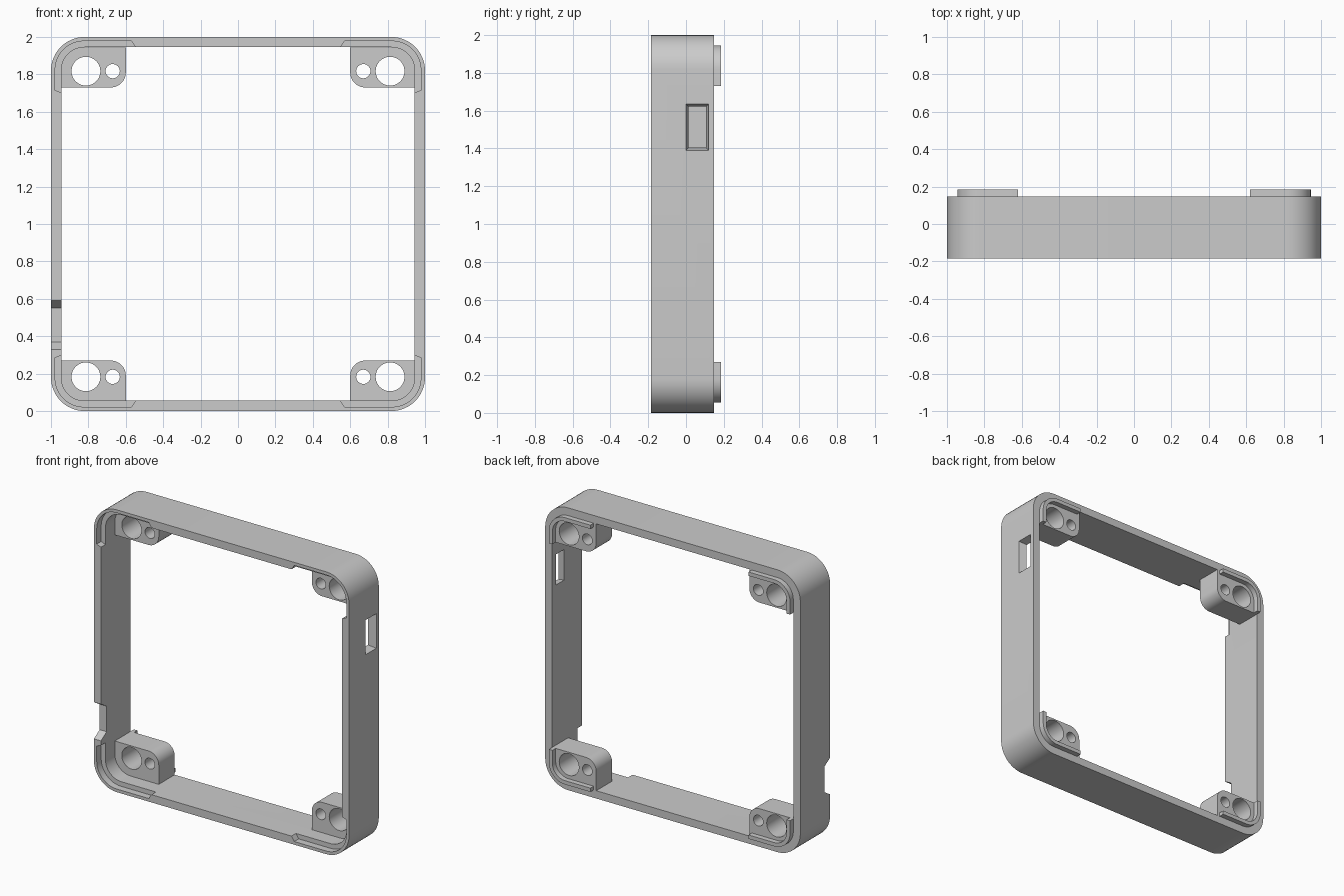
import bpy, bmesh, math
from mathutils import Vector

if "Cube" in bpy.data.objects:
    bpy.data.objects.remove(bpy.data.objects["Cube"])

FRONT, BACK, LIP = -0.185, 0.148, 0.185
WALL = 0.055

grey = bpy.data.materials.new("light grey plastic")
grey.diffuse_color = (0.6, 0.6, 0.6, 1)
grey.use_nodes = True
grey.node_tree.nodes["Principled BSDF"].inputs["Base Color"].default_value = grey.diffuse_color


def rounded(corners, n=12):
    """Outline in x,z from (x, z, radius) corners; radius 0 keeps a corner sharp."""
    out = []
    for i, (x, z, r) in enumerate(corners):
        p = Vector((x, z))
        if r == 0:
            out.append(p)
            continue
        a = (Vector(corners[i - 1][:2]) - p).normalized()
        b = (Vector(corners[(i + 1) % len(corners)][:2]) - p).normalized()
        c = p + (a + b) * r
        for k in range(n + 1):
            t = math.pi / 2 * k / n
            out.append(c - (b * math.cos(t) + a * math.sin(t)) * r)
    return out


def loft(name, a, b):
    """Solid between two loops of 3D points."""
    bm = bmesh.new()
    va, vb = [bm.verts.new(p) for p in a], [bm.verts.new(p) for p in b]
    bm.faces.new(va)
    bm.faces.new(vb[::-1])
    for i in range(len(a)):
        j = (i + 1) % len(a)
        bm.faces.new((va[j], va[i], vb[i], vb[j]))
    bmesh.ops.recalc_face_normals(bm, faces=bm.faces)
    me = bpy.data.meshes.new(name)
    bm.to_mesh(me)
    bm.free()
    me.materials.append(grey)
    ob = bpy.data.objects.new(name, me)
    bpy.context.collection.objects.link(ob)
    return ob


def prism(name, pts, y0, y1):
    """Extrude an x,z outline from y0 to y1."""
    return loft(name, [(p[0], y0, p[1]) for p in pts], [(p[0], y1, p[1]) for p in pts])


def cut(ob, cutter):
    cutter.hide_render = True
    m = ob.modifiers.new("cut", "BOOLEAN")
    m.operation, m.solver, m.object = "DIFFERENCE", "EXACT", cutter
    bpy.context.view_layer.objects.active = ob
    bpy.ops.object.modifier_apply(modifier=m.name)
    bpy.data.objects.remove(cutter)


def smooth(ob):
    bpy.ops.object.select_all(action="DESELECT")
    ob.select_set(True)
    bpy.context.view_layer.objects.active = ob
    bpy.ops.object.shade_smooth_by_angle(angle=math.radians(30))


def square(h, r):
    return rounded([(-h, 1 - h, r), (h, 1 - h, r), (h, 1 + h, r), (-h, 1 + h, r)])


# Outer wall ring
frame = prism("frame", square(1, 0.18), FRONT, BACK)
cut(frame, prism("opening", square(1 - WALL, 0.125), -0.5, 0.5))


# Side port, narrowing inward
def port(x, y0, y1, z0, z1):
    return [(x, y0, z0), (x, y1, z0), (x, y1, z1), (x, y0, z1)]


cut(frame, loft("port_cutter", port(1.0005, 0.0, 0.12, 1.39, 1.635),
                port(0.93, 0.018, 0.102, 1.408, 1.617)))

# Shallow notch with sloped ends in the left wall's front edge
notch = [(FRONT - 0.065, 0.29), (FRONT + 0.065, 0.37),
         (FRONT + 0.065, 0.55), (FRONT - 0.065, 0.63)]
cut(frame, loft("notch_cutter", [(-1.1, y, z) for y, z in notch],
                [(-0.9, y, z) for y, z in notch]))

for sx, side in ((-1, "left"), (1, "right")):
    for sz, level in ((-1, "lower"), (1, "upper")):
        tag = f"{level}_{side}"

        def place(corners):
            return [(sx * p[0], 1 + sz * p[1]) for p in rounded(corners)]

        # Front corner rebate with slanted ends
        cut(frame, prism("rebate_cutter", place(
            [(0.545, 0.70, 0), (0.94, 0.70, 0), (0.978, 0.715, 0),
             (0.978, 0.978, 0.155), (0.57, 0.978, 0), (0.545, 0.94, 0)]),
            -0.4, FRONT + 0.05))

        # Corner boss with two screw holes
        i = 1 - WALL
        boss = prism("boss_" + tag, place(
            [(0.6, 0.73, 0.08), (i, 0.73, 0), (i, i, 0.125), (0.6, i, 0)]),
            -0.03, BACK)
        for hx, r in ((0.813, 0.077), (0.67, 0.038)):
            ring = [(sx * hx + r * math.cos(k * math.tau / 40),
                     1 + sz * 0.817 + r * math.sin(k * math.tau / 40)) for k in range(40)]
            cut(boss, prism("hole_cutter", ring, -0.4, 0.4))
        smooth(boss)

        # Thin locating lip around the back of the corner
        t = 0.027
        lip = prism("lip_" + tag, place(
            [(0.62, i, 0), (i, i, 0.125), (i, 0.73, 0), (i - t, 0.73, 0),
             (i - t, i - t, 0.098), (0.62, i - t, 0)]), BACK, LIP)
        smooth(lip)

smooth(frame)
